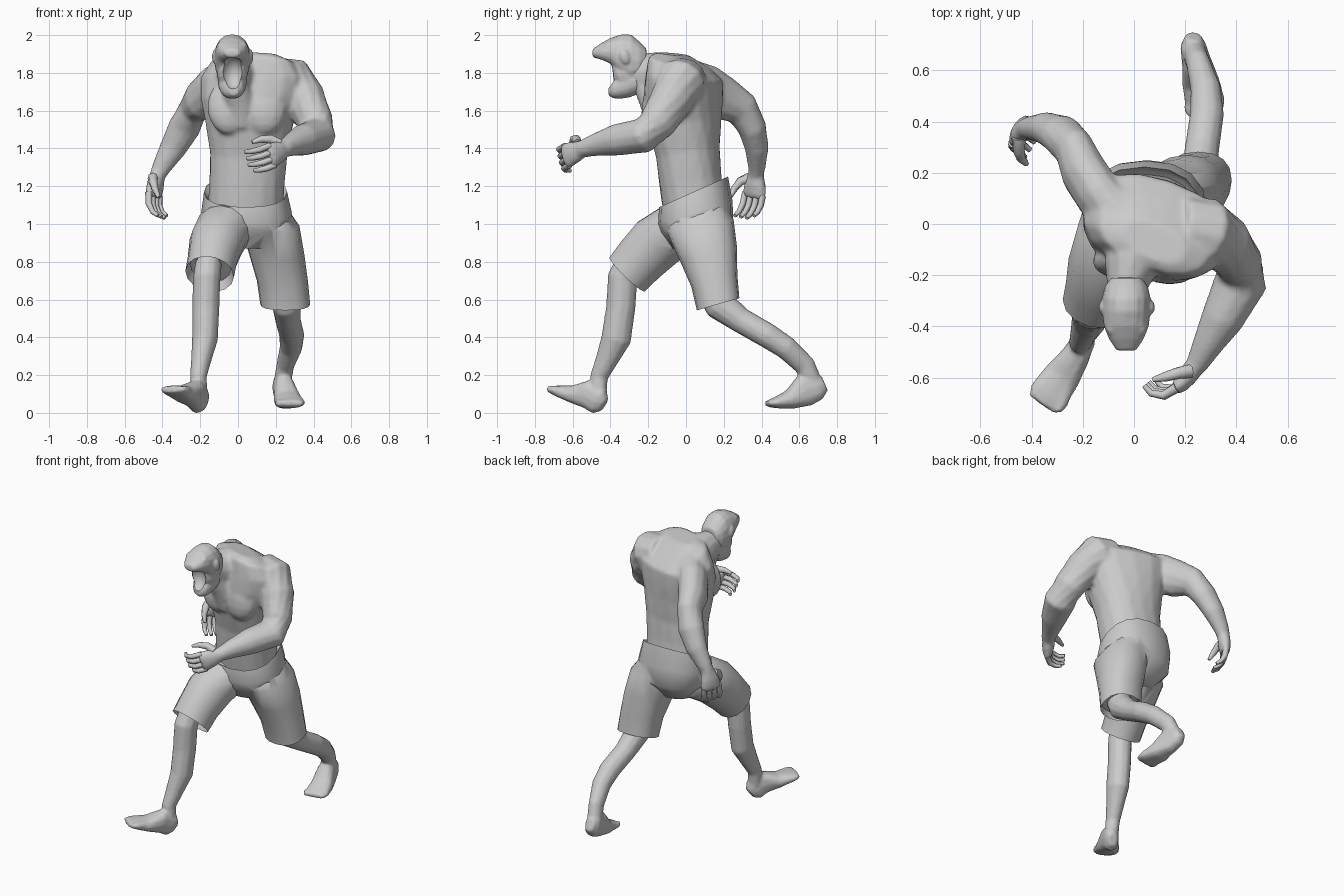
import bpy, bmesh
from math import cos, sin, pi, radians, copysign
from mathutils import Vector as V, Matrix


def select(obs):
    bpy.ops.object.select_all(action='DESELECT')
    for ob in obs:
        ob.select_set(True)
    bpy.context.view_layer.objects.active = obs[0]


def finish(name, bm):
    bmesh.ops.recalc_face_normals(bm, faces=bm.faces)
    me = bpy.data.meshes.new(name)
    bm.to_mesh(me)
    bm.free()
    ob = bpy.data.objects.new(name, me)
    bpy.context.collection.objects.link(ob)
    select([ob])
    bpy.ops.object.shade_smooth_by_angle(angle=radians(50))
    return ob


def fuse(name, obs, voxel, smooth):
    """Melt overlapping parts into one smooth skin."""
    select(obs)
    bpy.ops.object.join()
    ob = obs[0]
    ob.name = name
    m = ob.modifiers.new("melt", 'REMESH')
    m.mode, m.voxel_size, m.use_smooth_shade = 'VOXEL', voxel, True
    s = ob.modifiers.new("soften", 'SMOOTH')
    s.factor, s.iterations = .5, smooth
    for mod in (m.name, s.name):
        bpy.ops.object.modifier_apply(modifier=mod)
    bpy.ops.object.shade_smooth_by_angle(angle=radians(50))
    return ob


def boolean(ob, other, operation):
    mod = ob.modifiers.new("cut", 'BOOLEAN')
    mod.operation, mod.object, mod.solver = operation, other, 'EXACT'
    select([ob])
    bpy.ops.object.modifier_apply(modifier=mod.name)
    bpy.data.objects.remove(other)


def loft(name, frames, n=12, power=1.0):
    """Skin rounded sections; each frame is centre, u half axis, v half axis."""
    def p(x):
        return copysign(abs(x) ** power, x)
    bm = bmesh.new()
    rings = [[bm.verts.new(c + u * p(cos(2 * pi * i / n)) + v * p(sin(2 * pi * i / n)))
              for i in range(n)] for c, u, v in frames]
    for r, q in zip(rings, rings[1:]):
        for i in range(n):
            j = (i + 1) % n
            bm.faces.new((r[i], r[j], q[j], q[i]))
    bm.faces.new(rings[0])
    bm.faces.new(rings[-1])
    return finish(name, bm)


def tube(name, rings, ref=(1, 0, 0), n=12, axis=None, power=1.0):
    """Rings (x, y, z, a, b) follow a path; a lies along ref."""
    pts = [V(r[:3]) for r in rings]
    frames = []
    for i, r in enumerate(rings):
        t = V(axis) if axis else pts[min(i + 1, len(pts) - 1)] - pts[max(i - 1, 0)]
        t.normalize()
        u = (V(ref) - t * V(ref).dot(t)).normalized()
        frames.append((pts[i], u * r[3], t.cross(u) * r[4]))
    return loft(name, frames, n, power)


def stack(name, rings, n=16, power=0.85):
    """Rings (x, y, z, half width, half depth, yaw, pitch)."""
    frames = []
    for x, y, z, a, b, yaw, pitch in rings:
        m = Matrix.Rotation(radians(yaw), 3, 'Z') @ Matrix.Rotation(radians(pitch), 3, 'X')
        frames.append((V((x, y, z)), m @ V((a, 0, 0)), m @ V((0, b, 0))))
    return loft(name, frames, n, power)


def blob(name, loc, size, pitch=0, seg=12):
    bm = bmesh.new()
    bmesh.ops.create_uvsphere(bm, u_segments=seg, v_segments=seg // 2 + 2, radius=1)
    bm.transform(Matrix.Translation(loc) @ Matrix.Rotation(radians(pitch), 4, 'X')
                 @ Matrix.Diagonal((*size, 1)))
    return finish(name, bm)


def hand(side, w, f, s, p, curl, k=1.25):
    """Wrist w, finger direction f, thumb side s, palm direction p; returns the palm."""
    w, f, s, p = V(w), V(f).normalized(), V(s), V(p)
    s = (s - f * s.dot(f)).normalized()
    p = (p - f * p.dot(f) - s * p.dot(s)).normalized()
    palm = tube(side + "_palm", [(*w, .042, .038), (*(w + f * .05 * k), .05 * k, .042),
                                 (*(w + f * .095 * k), .058 * k, .034),
                                 (*(w + f * .115 * k), .052 * k, .02)], s, 10)
    for i in range(4):
        q = w + f * .095 * k + s * (i - 1.5) * .029 * k
        rings = [(*q, .017, .02)]
        for j, length in enumerate((.05, .042, .032)):
            a = radians(curl * (j + .5))
            q = q + (f * cos(a) + p * sin(a)) * length * k * (.85 if i == 0 else 1)
            rings.append((*q, .017 - .003 * j, .018 - .004 * j))
        tube(side + "_finger_%d" % (i + 1), rings, s, 8)
    q = w + f * .03 * k + s * .03 * k
    rings = [(*q, .028, .028)]
    for d, r in ((s * .8 + f * .5 + p * .6, .024), (s * .3 + f * .8 + p * .6, .019),
                 (f * .8 + p * .6, .01)):
        q = q + d.normalized() * .042 * k
        rings.append((*q, r, r))
    tube(side + "_thumb", rings, p, 8)
    return palm


# Twisted, leaning torso with flat chest muscles
body = [stack("torso", [
    (.04, .04, 1.10, .20, .17, 0, 22), (.048, .025, 1.22, .20, .17, -3, 18),
    (.058, .01, 1.38, .207, .17, -8, 10), (.062, -.01, 1.54, .235, .19, -15, 4),
    (.072, -.015, 1.67, .275, .195, -18, 0), (.085, -.01, 1.77, .29, .185, -19, -4),
    (.085, -.04, 1.855, .23, .14, -22, -14), (.08, -.07, 1.90, .13, .07, -24, -8)])]
body += [blob("chest", p, (.12, .07, .15), -8) for p in ((-.045, -.145, 1.62), (.14, -.165, 1.62))]

# Neck and throat
body.append(tube("neck", [(.04, -.03, 1.76, .14, .13), (.0, -.15, 1.80, .115, .115),
                          (-.025, -.25, 1.81, .08, .10), (-.03, -.31, 1.82, .07, .08)],
                 axis=(0, -.9, .25)))
body.append(tube("throat", [(.02, -.15, 1.52, .06, .06), (.01, -.18, 1.64, .08, .065),
                            (-.02, -.23, 1.76, .07, .06)]))

# Head: skull, cheeks and lower jaw, hollowed by the open mouth
head = [tube("skull", [(-.03, -.21, 1.87, .06, .06), (-.03, -.245, 1.86, .085, .105),
                       (-.03, -.29, 1.868, .095, .135), (-.03, -.34, 1.885, .095, .12),
                       (-.03, -.40, 1.913, .088, .072), (-.03, -.45, 1.91, .068, .047),
                       (-.03, -.495, 1.905, .038, .02)], n=16, axis=(0, -1, 0), power=.9),
        blob("cheeks", (-.03, -.325, 1.80), (.083, .08, .11), 20),
        tube("lower_jaw", [(-.03, -.23, 1.77, .07, .075), (-.03, -.30, 1.75, .077, .08),
                           (-.03, -.35, 1.73, .068, .068), (-.025, -.385, 1.715, .052, .05),
                           (-.022, -.41, 1.705, .024, .024)], n=16, axis=(0, -1, 0), power=.9),
        blob("nose", (-.03, -.465, 1.925), (.024, .03, .018), 20, 10)]
for sgn in (-1, 1):
    head.append(blob("ear", (-.028 + sgn * .094, -.325, 1.885), (.016, .027, .04), 15, 10))
    head.append(blob("brow", (-.03 + sgn * .042, -.415, 1.95), (.036, .03, .014), 30, 10))
head = fuse("head", head, .008, 3)
cutter = blob("mouth_cutter", (-.028, -.44, 1.80), (.065, .085, .09), 25, 20)
cutter.hide_render = True
boolean(head, cutter, 'DIFFERENCE')
select([head])
bpy.ops.object.shade_smooth_by_angle(angle=radians(40))

# Arms: left bent across the front, right swung back
body.append(tube("left_arm", [
    (.19, -.02, 1.775, .11, .13), (.28, -.03, 1.755, .135, .135), (.35, -.075, 1.66, .12, .115),
    (.41, -.15, 1.54, .105, .095), (.418, -.225, 1.468, .095, .105),
    (.345, -.37, 1.445, .085, .085), (.285, -.475, 1.42, .062, .06),
    (.24, -.56, 1.395, .045, .042)], (0, 0, 1)))
body.append(hand("left", (.25, -.54, 1.40), (-.56, -.72, -.3), (-.1, 0, 1), (-.75, .65, 0), 40))
body.append(tube("right_arm", [
    (-.06, .03, 1.74, .11, .13), (-.135, .11, 1.72, .095, .125), (-.195, .20, 1.66, .092, .12),
    (-.235, .295, 1.61, .078, .095), (-.285, .35, 1.51, .087, .077),
    (-.345, .375, 1.40, .072, .064), (-.405, .375, 1.30, .052, .047),
    (-.43, .37, 1.25, .042, .04)]))
body.append(hand("right", (-.425, .372, 1.275), (-.18, -.1, -1), (-.5, -.8, 0), (.8, -.5, 0), 26))
fuse("upper_body", body, .012, 7)

# Shorts: seat and two trouser legs with recessed hems
shorts = stack("shorts", [
    (.04, .045, 1.14, .20, .18, 0, 24), (.04, .04, 1.17, .22, .20, 0, 24),
    (.045, .05, 1.06, .24, .205, 0, 16), (.05, .06, .97, .225, .19, 0, 5),
    (.04, .04, .87, .12, .11, 0, 0)])
left = stack("left_trouser", [
    (.13, .05, 1.09, .12, .15, 0, 20), (.17, .075, .99, .155, .18, 0, 10),
    (.205, .12, .84, .146, .155, 0, 15), (.235, .15, .70, .135, .126, 0, 15),
    (.25, .17, .575, .132, .117, 0, 16), (.24, .15, .62, .115, .10, 0, 16)])
right = tube("right_trouser", [
    (-.03, .06, 1.05, .12, .11), (-.065, -.02, .985, .155, .155), (-.11, -.15, .905, .147, .153),
    (-.135, -.24, .815, .132, .142), (-.15, -.31, .735, .13, .133),
    (-.145, -.27, .775, .11, .115)], n=14, axis=(-.15, -.68, -.70))
for part in (left, right):
    boolean(shorts, part, 'UNION')
select([shorts])
bpy.ops.object.shade_smooth_by_angle(angle=radians(50))

# Legs: left pushing off the toes, right landing on the heel
left = [tube("left_lower_leg", [
    (.235, .12, .68, .085, .08), (.255, .18, .57, .075, .085), (.265, .29, .49, .068, .068),
    (.285, .43, .41, .067, .067), (.28, .53, .345, .06, .062), (.25, .63, .25, .047, .057),
    (.235, .67, .16, .047, .052)])]
left.append(tube("left_foot", [
    (.23, .735, .155, .03, .04), (.23, .70, .14, .05, .072), (.245, .63, .12, .058, .088),
    (.262, .55, .07, .074, .052), (.278, .47, .053, .08, .029),
    (.285, .43, .05, .065, .015)], power=.85))
left.append(tube("left_big_toe", [(.225, .50, .055, .024, .03), (.222, .45, .05, .028, .024),
                                  (.225, .42, .05, .018, .014)], n=8))
fuse("left_leg", left, .01, 3)
right = [tube("right_lower_leg", [
    (-.155, -.29, .80, .07, .08), (-.165, -.335, .72, .073, .08), (-.17, -.345, .56, .072, .078),
    (-.175, -.37, .39, .069, .08), (-.195, -.42, .28, .054, .06), (-.21, -.46, .19, .044, .048),
    (-.205, -.465, .10, .046, .044)])]
right.append(tube("right_foot", [
    (-.19, -.435, .04, .03, .04), (-.2, -.46, .06, .047, .075), (-.23, -.52, .10, .057, .078),
    (-.285, -.60, .10, .074, .046), (-.335, -.67, .118, .08, .029),
    (-.36, -.705, .125, .065, .016)], (.8, -.6, 0), power=.85))
right.append(tube("right_big_toe", [(-.26, -.65, .11, .024, .03), (-.285, -.70, .123, .028, .022),
                                    (-.30, -.733, .128, .018, .014)], (.8, -.6, 0), n=8))
fuse("right_leg", right, .01, 3)
